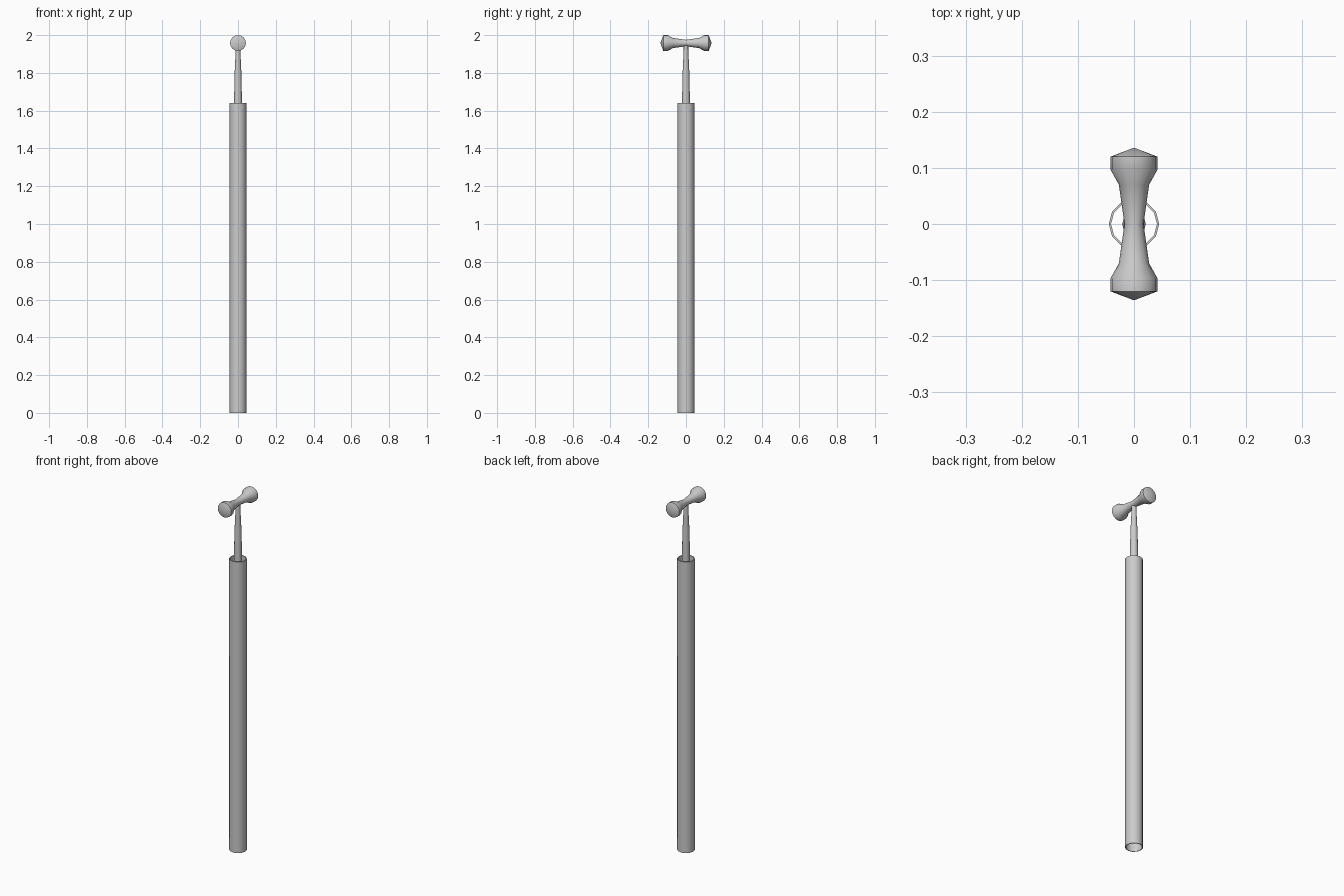
import bpy, bmesh, math
from mathutils import Matrix

if "Cube" in bpy.data.objects:
    bpy.data.objects.remove(bpy.data.objects["Cube"])


def lathe(name, profile, sides, matrix=Matrix(), closed=False):
    """Spin a (radius, height) profile round z; radius 0 becomes a pole."""
    bm = bmesh.new()
    rings = []
    for r, z in profile:
        if r == 0:
            rings.append([bm.verts.new((0, 0, z))] * sides)
        else:
            rings.append([bm.verts.new((r * math.cos(2 * math.pi * i / sides),
                                        r * math.sin(2 * math.pi * i / sides), z))
                          for i in range(sides)])
    pairs = list(zip(rings, rings[1:]))
    if closed:
        pairs.append((rings[-1], rings[0]))
    for a, b in pairs:
        for i in range(sides):
            j = (i + 1) % sides
            bm.faces.new(list(dict.fromkeys((a[i], a[j], b[j], b[i]))))
    bmesh.ops.recalc_face_normals(bm, faces=bm.faces[:])
    bm.transform(matrix)
    mesh = bpy.data.meshes.new(name)
    bm.to_mesh(mesh)
    bm.free()
    obj = bpy.data.objects.new(name, mesh)
    bpy.context.collection.objects.link(obj)
    bpy.ops.object.select_all(action='DESELECT')
    obj.select_set(True)
    bpy.context.view_layer.objects.active = obj
    bpy.ops.object.shade_smooth_by_angle(angle=math.radians(35))
    return obj


# Hollow outer tube, open at both ends
lathe("outer_tube", [(0.045, 0), (0.045, 1.64), (0.041, 1.64), (0.041, 0)],
      12, closed=True)

# Inner rod sliding into the tube, tapering towards the handle
lathe("inner_rod", [(0, 1.45), (0.021, 1.45), (0.021, 1.64), (0.018, 1.80),
                    (0.012, 1.925), (0.012, 1.955), (0, 1.955)], 12)

# Double-flared crossbar handle, lying along y
half = [(0.027, 0.07), (0.042, 0.097), (0.042, 0.12), (0, 0.136)]
profile = [(r, -y) for r, y in reversed(half)] + [(0.017, 0)] + half
lathe("handle", profile, 16,
      Matrix.Translation((0, 0, 1.958)) @ Matrix.Rotation(math.pi / 2, 4, 'X'))
